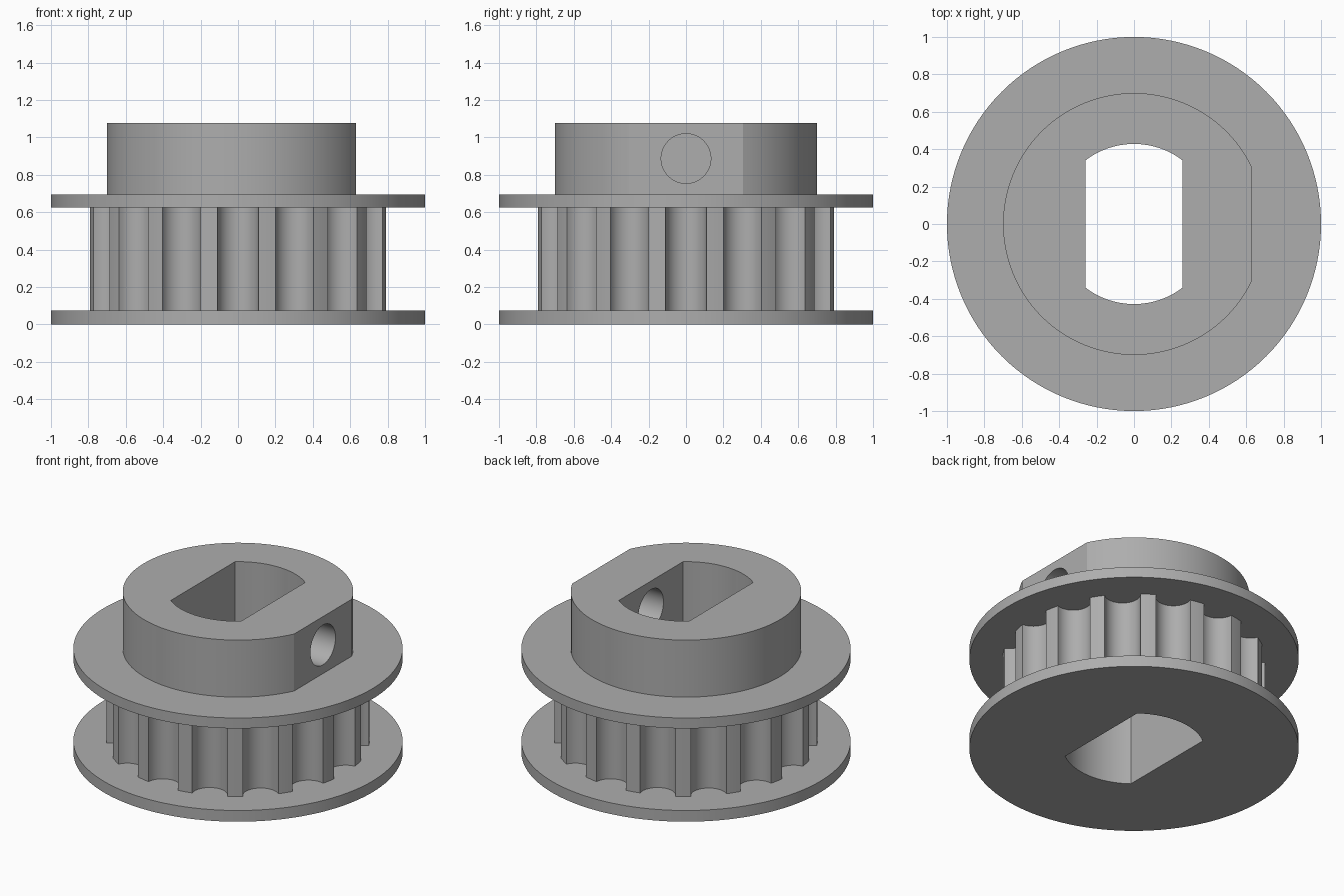
import bpy, bmesh
from math import cos, sin, pi, radians, acos, asin
from mathutils import Matrix

TEETH = 16
FLANGE_R, CORE_R, HUB_R = 1.0, 0.798, 0.70
HUB_FLAT, BORE_R, BORE_FLAT = 0.63, 0.428, 0.26
Z_LOWER, Z_UPPER, Z_HUB, Z_TOP = 0.075, 0.625, 0.695, 1.077

cube = bpy.data.objects.get("Cube")
if cube:
    bpy.data.objects.remove(cube, do_unlink=True)

metal = bpy.data.materials.new("grey metal")
metal.use_nodes = True
grey = (0.42, 0.42, 0.42, 1)
metal.diffuse_color = grey
metal.node_tree.nodes["Principled BSDF"].inputs["Base Color"].default_value = grey


def arc(radius, start, end, steps, cx=0, cy=0):
    angles = [start + (end - start) * i / steps for i in range(steps + 1)]
    return [(cx + radius * cos(a), cy + radius * sin(a)) for a in angles]


def prism(name, outline, z0, z1):
    """Extrude a closed outline upwards from z0 to z1."""
    bm = bmesh.new()
    face = bm.faces.new([bm.verts.new((x, y, z0)) for x, y in outline])
    grown = bmesh.ops.extrude_face_region(bm, geom=[face])["geom"]
    top = [v for v in grown if isinstance(v, bmesh.types.BMVert)]
    bmesh.ops.translate(bm, verts=top, vec=(0, 0, z1 - z0))
    bmesh.ops.recalc_face_normals(bm, faces=bm.faces)
    mesh = bpy.data.meshes.new(name)
    bm.to_mesh(mesh)
    bm.free()
    mesh.materials.append(metal)
    obj = bpy.data.objects.new(name, mesh)
    bpy.context.collection.objects.link(obj)
    return obj


def cut(obj, cutter):
    mod = obj.modifiers.new("cut", "BOOLEAN")
    mod.operation, mod.solver, mod.object = "DIFFERENCE", "EXACT", cutter
    bpy.context.view_layer.objects.active = obj
    bpy.ops.object.modifier_apply(modifier=mod.name)


def circle(radius, steps):
    return arc(radius, 0, 2 * pi, steps)[:-1]


# Toothed core: round grooves scooped out of the rim
groove_r = 0.11
half = 2 * asin(groove_r / (2 * CORE_R))
core_outline = []
for i in range(TEETH):
    a = 2 * pi * i / TEETH
    lean = pi / 2 + half / 2
    core_outline += arc(groove_r, a - lean, a - 2 * pi + lean, 14,
                        CORE_R * cos(a), CORE_R * sin(a))
    core_outline += arc(CORE_R, a + half, a + 2 * pi / TEETH - half, 4)[1:-1]

# Hub: round with one flat on the +x side
flat = acos(HUB_FLAT / HUB_R)
hub_outline = arc(HUB_R, flat, 2 * pi - flat, 96)

parts = [
    prism("lower_flange", circle(FLANGE_R, 128), 0, Z_LOWER),
    prism("toothed_core", core_outline, Z_LOWER, Z_UPPER),
    prism("upper_flange", circle(FLANGE_R, 128), Z_UPPER, Z_HUB),
    prism("hub", hub_outline, Z_HUB, Z_TOP),
]

# Shaft bore with two flats
side = acos(BORE_FLAT / BORE_R)
bore_outline = (arc(BORE_R, side, pi - side, 32)
                + arc(BORE_R, pi + side, 2 * pi - side, 32))
bore = prism("bore_cutter", bore_outline, -0.5, 1.5)
for part in parts:
    cut(part, bore)

# Set screw hole from the hub flat into the bore
screw = prism("screw_cutter", circle(0.133, 48), 0.0, 0.9)
screw.data.transform(Matrix.Translation((0, 0, 0.887)) @ Matrix.Rotation(pi / 2, 4, "Y"))
cut(parts[-1], screw)

for cutter in (bore, screw):
    bpy.data.objects.remove(cutter, do_unlink=True)

# Smooth curved walls, crisp edges
bpy.ops.object.select_all(action="DESELECT")
for part in parts:
    part.select_set(True)
bpy.context.view_layer.objects.active = parts[0]
bpy.ops.object.shade_smooth_by_angle(angle=radians(25))
